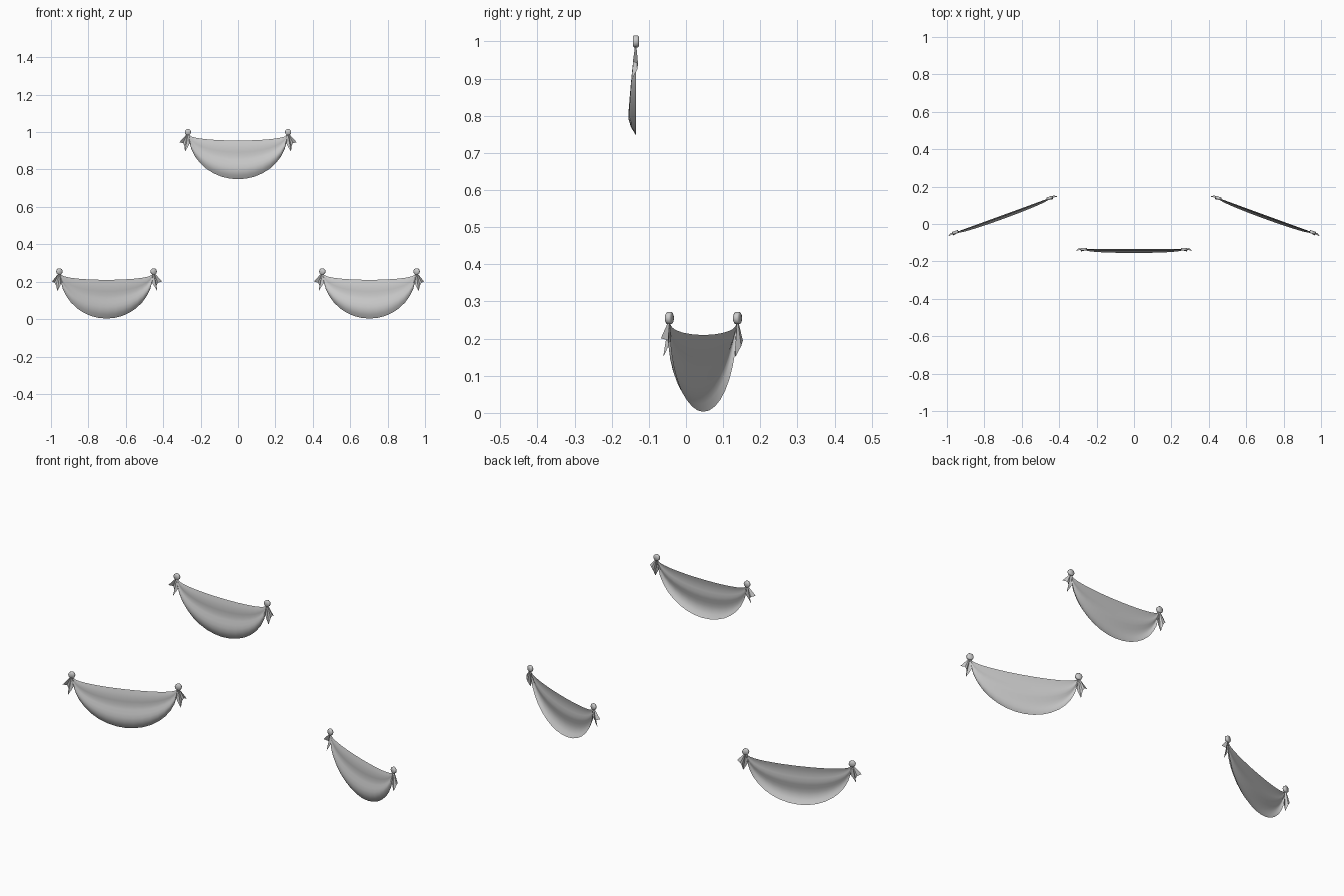
import bpy, math
from mathutils import Matrix, Vector

if "Cube" in bpy.data.objects:
    bpy.data.objects.remove(bpy.data.objects["Cube"])

HALF = 0.265      # half distance between the knobs
TOP = 0.99        # height at which the cloth is gathered


def make(name, verts, faces, frame, smooth=40):
    me = bpy.data.meshes.new(name)
    me.from_pydata([frame @ Vector(v) for v in verts], [], faces)
    me.update()
    ob = bpy.data.objects.new(name, me)
    bpy.context.collection.objects.link(ob)
    bpy.ops.object.select_all(action='DESELECT')
    ob.select_set(True)
    bpy.context.view_layer.objects.active = ob
    bpy.ops.object.shade_smooth_by_angle(angle=math.radians(smooth))
    return ob


def fold(v):
    # front-to-back depth of the folds from top hem (0) to bottom hem (1)
    pts = [(0, 0), (0.15, -0.008), (0.3, -0.008), (0.42, -0.006),
           (0.6, -0.016), (0.76, -0.022), (0.9, -0.013), (1, 0)]
    for (a, p), (b, q) in zip(pts, pts[1:]):
        if v <= b:
            return p + (q - p) * (v - a) / (b - a)
    return 0


def drape(name, frame):
    # swagged sheet gathered to a point at each end
    nu, nv = 18, 10
    verts, faces = [], []
    for i in range(nu + 1):
        t = math.pi * i / nu
        c, s = -math.cos(t), math.sin(t)
        for j in range(nv + 1):
            v = j / nv
            x = HALF * c * (1 - 0.015 * (1 - v))
            hi = TOP - 0.035 * s ** 0.8
            lo = TOP - 0.242 * s
            verts.append((x, fold(v) * s ** 0.7, hi + (lo - hi) * v))
    for i in range(nu):
        for j in range(nv):
            a = i * (nv + 1) + j
            faces.append((a, a + 1, a + nv + 2, a + nv + 1))
    make(name, verts, faces, frame, 60)


def tail(name, frame, side):
    # pleated fan of loose cloth hanging outside the knob
    hem = [(0.256, 0.000, 0.945), (0.266, -0.008, 0.925), (0.284, -0.012, 0.895),
           (0.286, 0.004, 0.925), (0.294, 0.006, 0.940), (0.313, -0.008, 0.946)]
    n = len(hem)
    verts = [(side * (0.263 + 0.002 * k), 0.2 * h[1], TOP) for k, h in enumerate(hem)]
    verts += [(side * h[0], h[1], h[2]) for h in hem]
    faces = [(k, k + 1, n + k + 1, n + k) for k in range(n - 1)]
    make(name, verts, faces, frame, 25)


def knob(name, frame, side):
    # round button with a bevelled front and back rim
    n = 10
    rings = [(0.014, -0.008), (0.017, -0.005), (0.017, 0.005), (0.014, 0.008)]
    verts = [(side * 0.268 + r * math.cos(2 * math.pi * k / n), y,
              1.0 + r * math.sin(2 * math.pi * k / n)) for r, y in rings for k in range(n)]
    faces = [(r * n + k, r * n + (k + 1) % n, (r + 1) * n + (k + 1) % n, (r + 1) * n + k)
             for r in range(3) for k in range(n)]
    faces += [tuple(range(n))[::-1], tuple(range(3 * n, 4 * n))]
    make(name, verts, faces, frame, 50)


# three swags: raised centre one and two lower angled side ones
swags = {"centre": (0, -0.135, 0, 0),
         "left": (-0.703, 0.047, -0.745, 20),
         "right": (0.703, 0.047, -0.745, -20)}
for label, (x, y, z, yaw) in swags.items():
    frame = Matrix.Translation((x, y, z)) @ Matrix.Rotation(math.radians(yaw), 4, 'Z')
    drape(label + "_drape", frame)
    for side, end in ((-1, "_left_end"), (1, "_right_end")):
        tail(label + end + "_tail", frame, side)
        knob(label + end + "_knob", frame, side)
